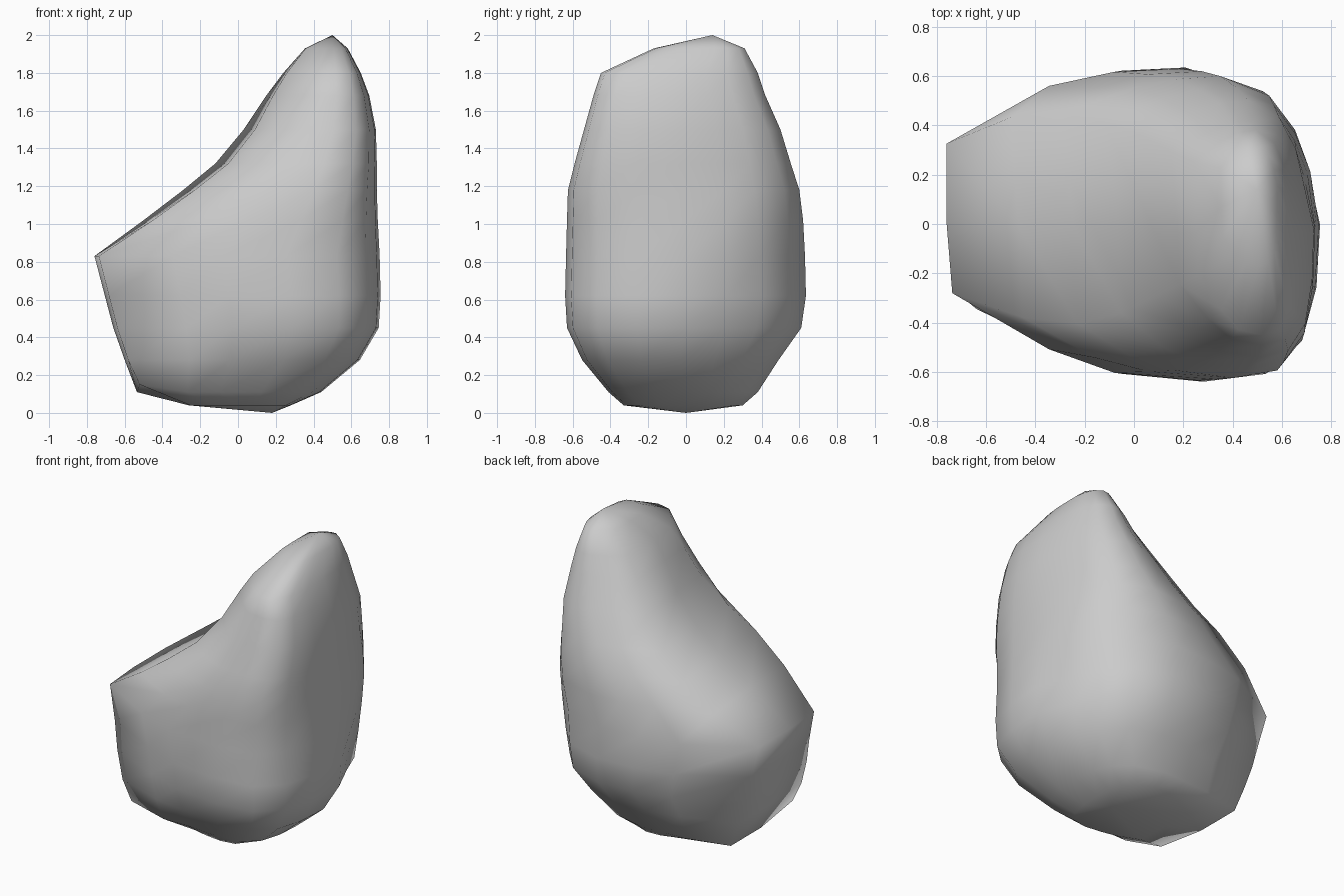
import bpy
import bmesh

# Horizontal sections: z, x left, x right, y front, y back, then fractions:
# front left edge, front shoulder, back left edge, back right rounding, hollow of the left side
SECTIONS = [
    (0.04, -0.26, 0.28, -0.33, 0.30, 0.70, 0.88, 0.65, 1.0, 0.0),
    (0.11, -0.535, 0.44, -0.41, 0.38, 0.89, 0.96, 0.79, 1.0, 0.0),
    (0.28, -0.60, 0.645, -0.55, 0.49, 0.66, 0.88, 0.65, 0.92, 0.0),
    (0.45, -0.66, 0.745, -0.63, 0.61, 0.54, 0.81, 0.52, 0.90, 0.0),
    (0.62, -0.705, 0.755, -0.64, 0.635, 0.48, 0.79, 0.50, 0.92, 0.0),
    (0.83, -0.76, 0.75, -0.635, 0.63, 0.44, 0.80, 0.52, 0.98, 0.0),
    (1.02, -0.50, 0.74, -0.63, 0.62, 0.60, 0.86, 0.70, 1.0, 0.05),
    (1.18, -0.29, 0.735, -0.625, 0.60, 0.64, 0.86, 0.75, 0.98, 0.09),
    (1.32, -0.12, 0.735, -0.59, 0.555, 0.60, 0.84, 0.75, 0.94, 0.13),
    (1.50, 0.03, 0.73, -0.54, 0.50, 0.52, 0.82, 0.73, 0.92, 0.14),
    (1.68, 0.15, 0.695, -0.49, 0.42, 0.46, 0.77, 0.72, 0.92, 0.10),
    (1.80, 0.24, 0.65, -0.45, 0.38, 0.42, 0.75, 0.70, 0.95, 0.06),
    (1.93, 0.355, 0.58, -0.17, 0.31, 0.50, 0.80, 0.65, 1.05, 0.0),
]


def outline(ff, m, fb, s, h):
    """Unit outline: hollowed flat left end, full middle, rounded right end."""
    return [(-1 + h, 0), (-0.97 + h, -ff), (-0.45, -m), (-0.1, -0.95), (0.35, -1),
            (0.7, -0.95), (0.9, -0.74), (0.98, -0.4), (1, 0),
            (0.96 * s, 0.35), (0.86 * s, 0.62), (0.65 * s, 0.87), (0.25, 1),
            (-0.1, 0.98), (-0.45, max(0.89, fb + 0.17)), (-1, fb)]


# Stone body: loft the sections and close with a low bottom point and a peak
bm = bmesh.new()
rings = []
for z, x0, x1, y0, y1, *fractions in SECTIONS:
    cx, rx, cy, ry = (x0 + x1) / 2, (x1 - x0) / 2, (y0 + y1) / 2, (y1 - y0) / 2
    rings.append([bm.verts.new((cx + rx * u, cy + ry * v, z)) for u, v in outline(*fractions)])

# Lifted front left foot corner
rings[1][1].co.z += 0.04

n = len(rings[0])
for low, high in zip(rings, rings[1:]):
    for i in range(n):
        j = (i + 1) % n
        bm.faces.new((low[i], low[j], high[j], high[i]))

bottom = bm.verts.new((0.18, 0.0, 0.0))
peak = bm.verts.new((0.50, 0.14, 2.0))
for i in range(n):
    j = (i + 1) % n
    bm.faces.new((rings[0][j], rings[0][i], bottom))
    bm.faces.new((rings[-1][i], rings[-1][j], peak))

bmesh.ops.recalc_face_normals(bm, faces=bm.faces)
for face in bm.faces:
    face.smooth = True

mesh = bpy.data.meshes.new("stone")
bm.to_mesh(mesh)
bm.free()
stone = bpy.data.objects.new("stone", mesh)
bpy.context.collection.objects.link(stone)
